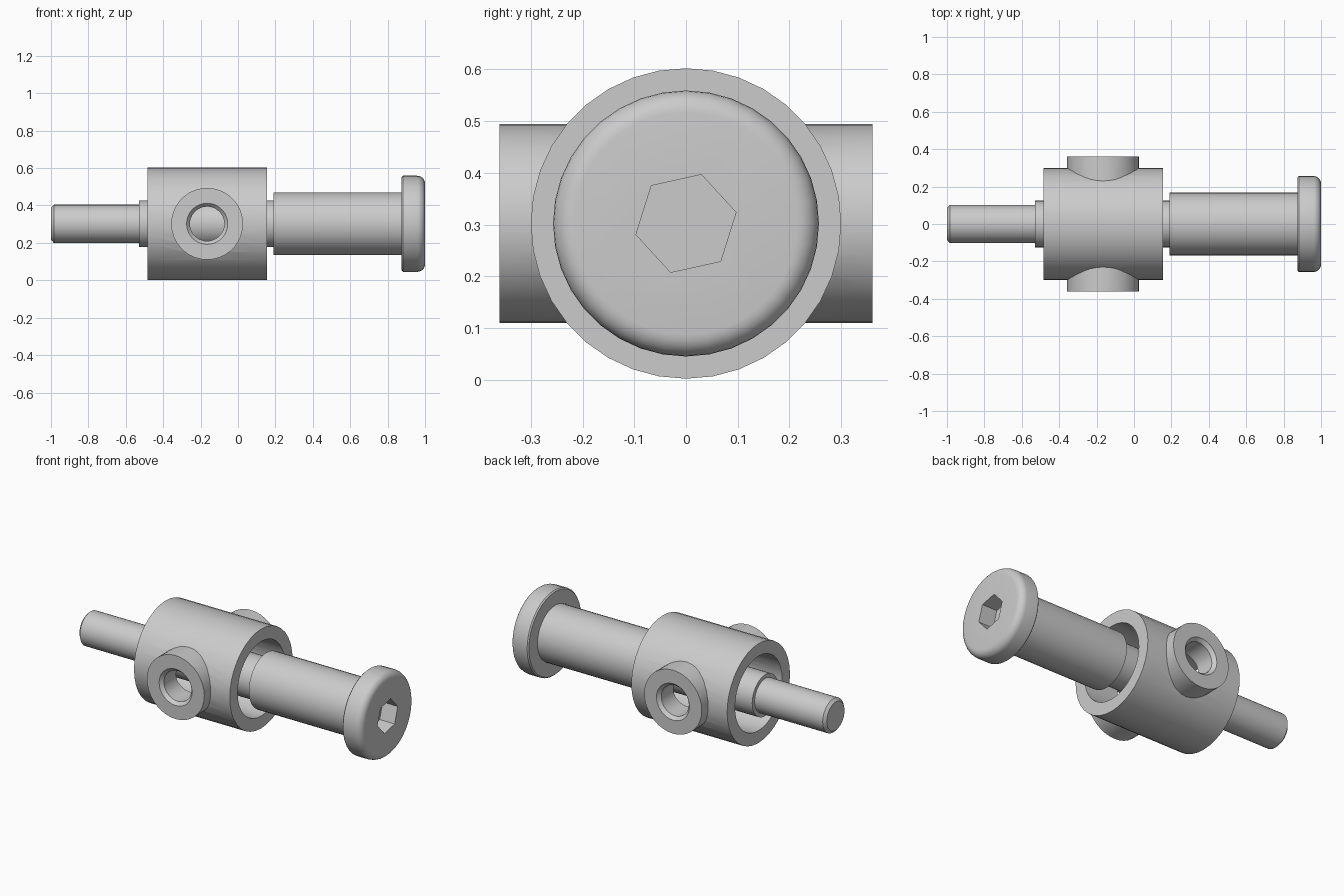
import bpy, bmesh, math
from mathutils import Matrix, Vector

if "Cube" in bpy.data.objects:
    bpy.data.objects.remove(bpy.data.objects["Cube"])

AXIS_Z = 0.302     # height of the bolt axis
CROSS_X = -0.165   # position of the cross tube

steel = bpy.data.materials.new("grey steel")
steel.use_nodes = True
GREY = (0.6, 0.6, 0.6, 1)
steel.diffuse_color = GREY
steel.node_tree.nodes["Principled BSDF"].inputs["Base Color"].default_value = GREY


def lathe(name, profile, axis="X", centre_x=0.0, sides=36, turn=0.0):
    """Solid of revolution from (position along axis, radius) points, capped."""
    bm = bmesh.new()
    rings = []
    for along, radius in profile:
        ring = []
        for i in range(sides):
            a = math.tau * i / sides + turn
            ring.append(bm.verts.new((along, radius * math.cos(a), radius * math.sin(a))))
        rings.append(ring)
    for low, high in zip(rings, rings[1:]):
        for i in range(sides):
            j = (i + 1) % sides
            bm.faces.new((low[i], low[j], high[j], high[i]))
    bm.faces.new(rings[0])
    bm.faces.new(rings[-1])
    bmesh.ops.recalc_face_normals(bm, faces=bm.faces)
    if axis == "Y":
        bm.transform(Matrix.Rotation(math.pi / 2, 4, "Z"))
    bm.transform(Matrix.Translation(Vector((centre_x, 0, AXIS_Z))))
    mesh = bpy.data.meshes.new(name)
    bm.to_mesh(mesh)
    bm.free()
    mesh.materials.append(steel)
    obj = bpy.data.objects.new(name, mesh)
    bpy.context.collection.objects.link(obj)
    return obj


def combine(obj, other, operation):
    """Apply a boolean and discard the helper."""
    mod = obj.modifiers.new(operation, "BOOLEAN")
    mod.operation, mod.object, mod.solver = operation, other, "EXACT"
    graph = bpy.context.evaluated_depsgraph_get()
    mesh = bpy.data.meshes.new_from_object(obj.evaluated_get(graph))
    obj.modifiers.clear()
    obj.data = mesh
    bpy.data.objects.remove(other)


def smooth(obj):
    bpy.ops.object.select_all(action="DESELECT")
    obj.select_set(True)
    bpy.context.view_layer.objects.active = obj
    bpy.ops.object.shade_smooth_by_angle(angle=math.radians(30))


# Sleeve with a cross tube, bored both ways
sleeve = lathe("sleeve", [(-0.485, 0.3), (0.155, 0.3)])
combine(sleeve, lathe("cross_tube", [(-0.36, 0.192), (0.36, 0.192)], "Y", CROSS_X), "UNION")
combine(sleeve, lathe("bore_cutter", [(-0.6, 0.225), (0.3, 0.225)]), "DIFFERENCE")
hole = [(-0.37, 0.119), (-0.34, 0.092), (0.34, 0.092), (0.37, 0.119)]
combine(sleeve, lathe("hole_cutter", hole, "Y", CROSS_X), "DIFFERENCE")
smooth(sleeve)

# Shoulder bolt: threaded end, neck, shoulder and rounded head
profile = [(-1, 0.085), (-0.985, 0.102), (-0.53, 0.102), (-0.53, 0.125),
           (0.19, 0.125), (0.19, 0.168), (0.875, 0.168), (0.875, 0.25), (0.882, 0.257)]
ROUND = 0.042
for step in range(7):
    a = math.pi / 2 * step / 6
    profile.append((1 - ROUND + ROUND * math.sin(a), 0.257 - ROUND + ROUND * math.cos(a)))
bolt = lathe("shoulder_bolt", profile)

# Hexagonal socket in the head
socket = lathe("socket_cutter", [(0.9, 0.099), (1.1, 0.099)], sides=6, turn=math.radians(12.5))
combine(bolt, socket, "DIFFERENCE")
smooth(bolt)
